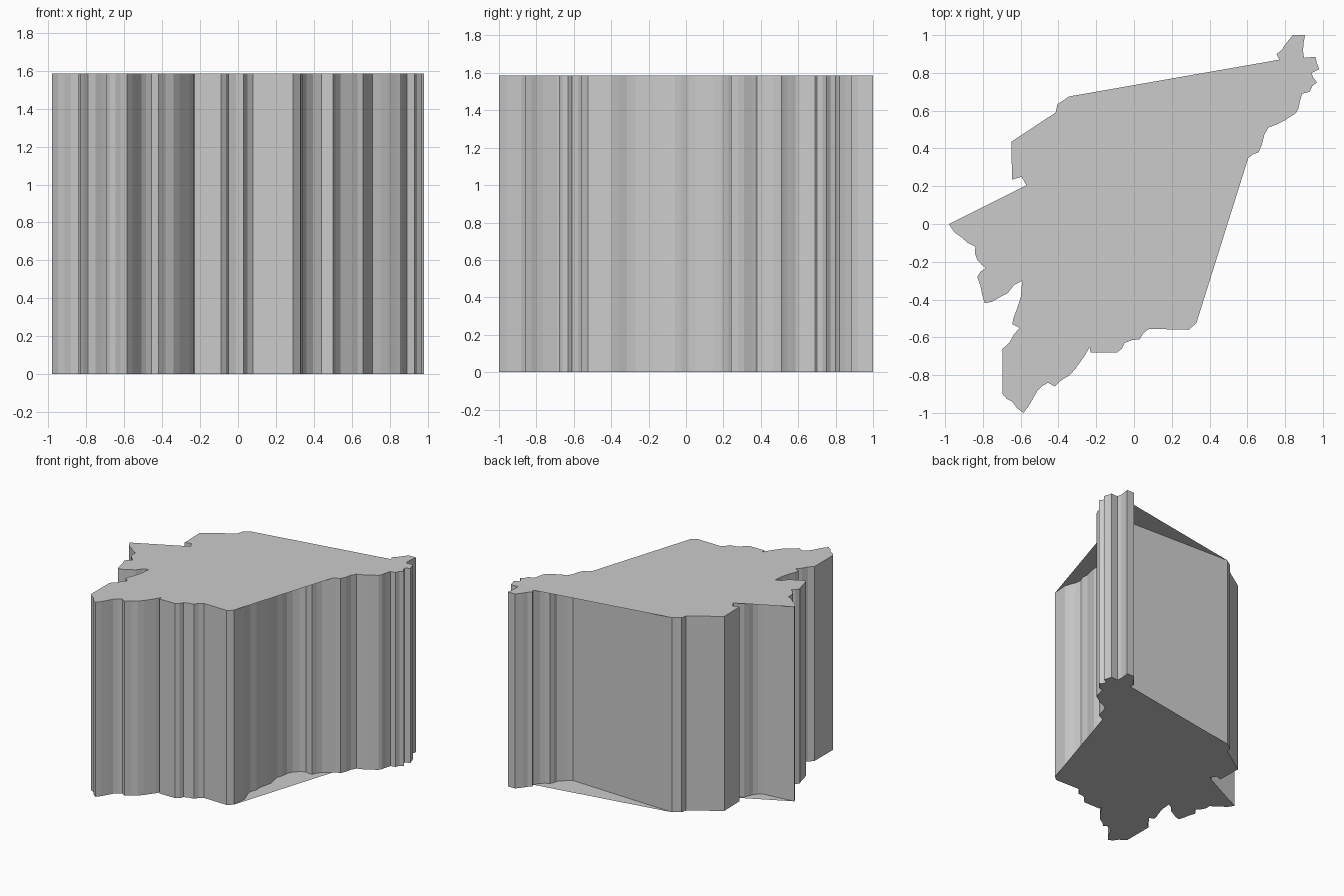
import bpy, bmesh, random
from mathutils import Vector

if "Cube" in bpy.data.objects:
    bpy.data.objects.remove(bpy.data.objects["Cube"])

random.seed(4)
HEIGHT = 1.585

# Visible outline of the plates, clockwise, one run per side
east = [(.84, 1), (.905, 1), (.9, .88), (.96, .885), (.98, .82), (.94, .8), (.97, .75),
        (.93, .7), (.89, .69), (.87, .61), (.83, .57), (.71, .51), (.66, .38), (.605, .35)]
south = [(.33, -.525), (.29, -.56), (.08, -.555), (.03, -.61), (-.05, -.63), (-.09, -.68),
         (-.23, -.68), (-.235, -.65), (-.34, -.8), (-.42, -.86), (-.455, -.84), (-.51, -.88),
         (-.585, -1)]
west = [(-.645, -.94), (-.695, -.9), (-.695, -.66), (-.605, -.55), (-.645, -.53),
        (-.61, -.42), (-.59, -.3), (-.715, -.39), (-.79, -.42), (-.83, -.28), (-.785, -.235),
        (-.83, -.19), (-.84, -.12), (-.95, -.045), (-.98, 0)]
north_west = [(-.57, .205), (-.595, .25), (-.645, .235), (-.65, .435), (-.415, .59),
              (-.405, .635), (-.345, .675)]
north = [(.77, .87), (.755, .9), (.8, .95)]

# Bays: here the wall steps inwards, the plates bridge straight across
bay_east = [(.54, .31), (.5, .24), (.44, .25), (.36, .19), (.32, .05), (.34, -.06), (.3, -.27), (.34, -.4)]
bay_west = [(-.715, .03), (-.66, .08), (-.63, .15)]
bay_north = [(.57, .64), (.66, .72), (.68, .78), (.74, .82)]


def roughen(run, step=.055, amount=.009):
    """Add small coastal jags to a run, leaving its long straight borders clean."""
    out = []
    for a, b in zip(run, run[1:]):
        a, b = Vector(a), Vector(b)
        d = b - a
        out.append(a)
        if abs(d.y) < .01 or d.length > .22:
            continue
        n = Vector((-d.y, d.x)).normalized()
        for i in range(1, int(d.length / step) + 1):
            t = i / (int(d.length / step) + 1)
            out.append(a + d * t + n * random.uniform(-amount, amount))
    return out + [Vector(run[-1])]


def add_object(name, bm):
    mesh = bpy.data.meshes.new(name)
    bm.to_mesh(mesh)
    bm.free()
    obj = bpy.data.objects.new(name, mesh)
    bpy.context.collection.objects.link(obj)
    return obj


east, north = roughen(east), roughen(north)
south_west = roughen(south + west)
north_west = roughen(north_west, amount=.002)
cap = east + south_west + north_west + north
wall = (east + roughen(bay_east) + south_west + roughen(bay_west)
        + north_west + roughen(bay_north) + north)

# Top and bottom plates
bm = bmesh.new()
for z, ring in ((HEIGHT, cap[::-1]), (0, cap)):
    bm.faces.new([bm.verts.new((p[0], p[1], z)) for p in ring])
add_object("end_plates", bm)

# Upright wall following the coast and the bays
bm = bmesh.new()
low = [bm.verts.new((p[0], p[1], 0)) for p in wall]
high = [bm.verts.new((p[0], p[1], HEIGHT)) for p in wall]
for i in range(len(wall)):
    j = (i + 1) % len(wall)
    bm.faces.new((low[j], low[i], high[i], high[j]))
add_object("coast_wall", bm)
